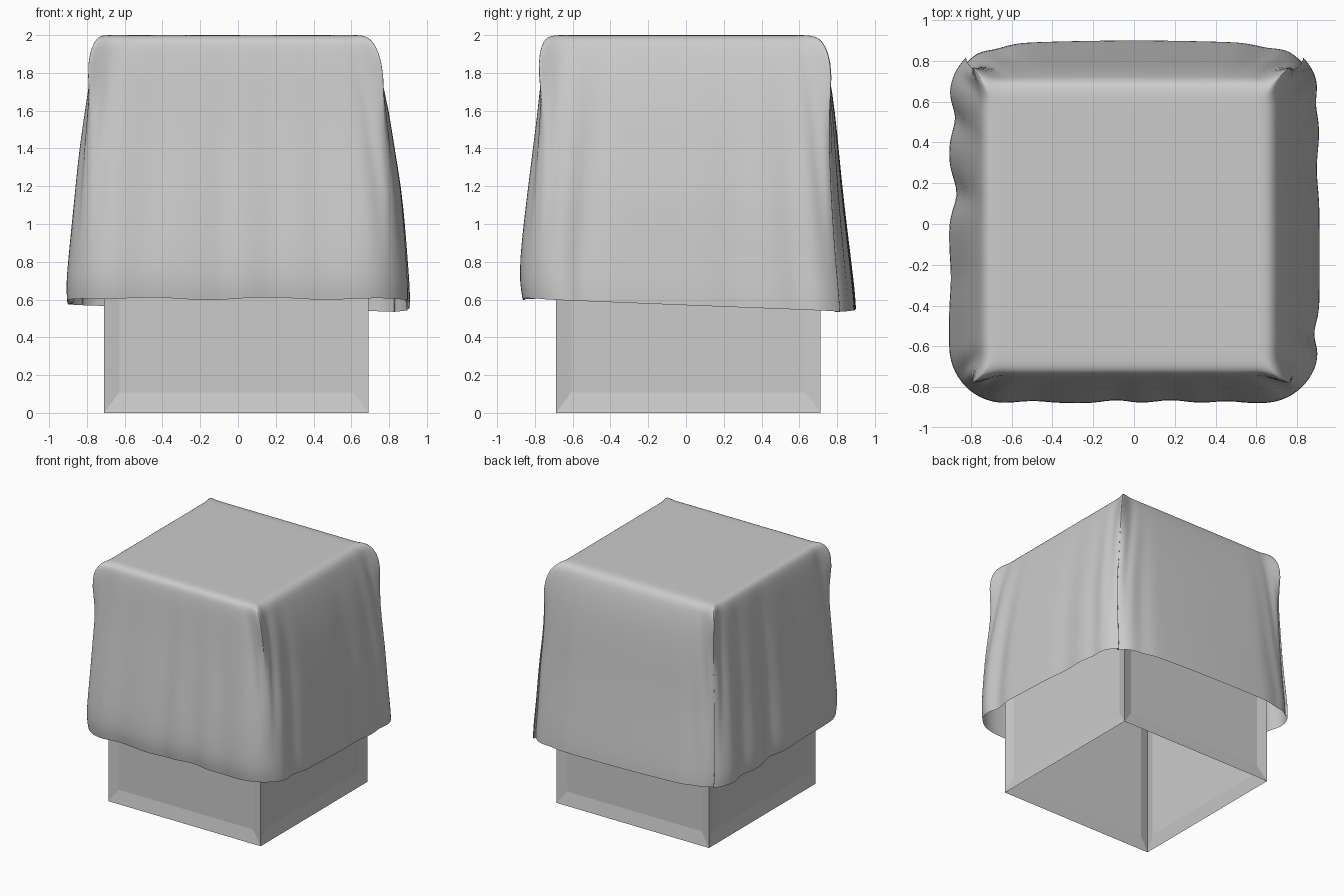
import bpy, bmesh, math
from mathutils import Vector

old = bpy.data.objects.get("Cube")
if old:
    bpy.data.objects.remove(old)


def make_material(name, value):
    m = bpy.data.materials.new(name)
    m.use_nodes = True
    col = (value, value, value, 1)
    m.diffuse_color = col
    m.node_tree.nodes["Principled BSDF"].inputs["Base Color"].default_value = col
    return m


GREY = make_material("plain grey", 0.6)


def make_object(name, bm):
    bmesh.ops.recalc_face_normals(bm, faces=bm.faces)
    mesh = bpy.data.meshes.new(name)
    bm.to_mesh(mesh)
    bm.free()
    mesh.materials.append(GREY)
    ob = bpy.data.objects.new(name, mesh)
    bpy.context.collection.objects.link(ob)
    return ob


# Open-bottomed box with a recessed panel on each side
bm = bmesh.new()
bmesh.ops.create_cube(bm, size=1.4)
bmesh.ops.delete(bm, geom=[f for f in bm.faces if f.normal.z < -0.5], context="FACES")
sides = [f for f in bm.faces if abs(f.normal.z) < 0.5]
bmesh.ops.inset_individual(bm, faces=sides, thickness=0.115, depth=-0.02)
bmesh.ops.scale(bm, vec=(1, 1, 1.34), verts=bm.verts)
bmesh.ops.translate(bm, vec=(-0.01, 0.012, 0.7 * 1.34), verts=bm.verts)
make_object("panelled_box", bm)

# Draped cloth: rings of (height, left, right, front, back, corner radius)
RINGS = [
    (2.0, 0.70, 0.64, 0.68, 0.63, 0.03),
    (1.992, 0.725, 0.67, 0.72, 0.68, 0.03),
    (1.965, 0.745, 0.70, 0.74, 0.71, 0.04),
    (1.91, 0.76, 0.72, 0.75, 0.73, 0.05),
    (1.8, 0.78, 0.755, 0.765, 0.76, 0.07),
    (1.6, 0.81, 0.80, 0.785, 0.79, 0.11),
    (1.4, 0.84, 0.83, 0.81, 0.81, 0.16),
    (1.2, 0.86, 0.865, 0.835, 0.83, 0.2),
    (1.0, 0.88, 0.885, 0.86, 0.855, 0.24),
    (0.8, 0.90, 0.90, 0.88, 0.88, 0.27),
    (0.68, 0.91, 0.91, 0.88, 0.895, 0.28),
    (0.6, 0.905, 0.91, 0.865, 0.9, 0.28),
]
# Fold lines on each side: (position along the side, width, depth)
FOLDS = {
    "front": [(-0.1, 0.07, 0.02), (0.2, 0.09, 0.018), (0.5, 0.08, 0.012), (-0.55, 0.1, 0.012)],
    "right": [(-0.62, 0.08, 0.03), (0.3, 0.12, 0.015), (0.66, 0.08, 0.02)],
    "back": [(-0.75, 0.08, 0.02), (0.72, 0.08, 0.02)],
    "left": [(0.17, 0.09, 0.045), (0.58, 0.08, 0.035), (-0.3, 0.12, 0.01)],
}
STEPS = 40


def square_loop():
    """Points round a unit square, closer together near the corners."""
    for name, turn in (("front", 0), ("right", 1), ("back", 2), ("left", 3)):
        for i in range(STEPS):
            s = math.sin(math.pi * (i / STEPS - 0.5))
            x, y = s, -1.0
            for _ in range(turn):
                x, y = -y, x
            yield name, x, y


def hem_height(x, y):
    """The hem hangs lower towards the back."""
    a, b = (x + 1) / 2, (y + 1) / 2
    h = 0.605 - b * (0.035 + 0.035 * a)
    if y < -0.9:
        h += 0.008 * math.sin(9 * x) * (1 - x * x)
    return h


def cloth_point(name, ux, uy, ring):
    z, left, right, front, back, r = ring
    x = ux * (right if ux > 0 else left)
    y = uy * (back if uy > 0 else front)
    core = Vector((max(r - left, min(right - r, x)), max(r - front, min(back - r, y))))
    out = (Vector((x, y)) - core).normalized()
    p = core + out * r
    t = (2 - z) / 1.4
    # vertical folds deepen downwards, gathered ears hang from the upper corners
    along = ux if name in ("front", "back") else uy
    for pos, width, depth in FOLDS[name]:
        p -= out * depth * math.exp(-((along - pos) / width) ** 2) * min(1, t * 1.4)
    corner = math.exp(-((1 - min(abs(ux), abs(uy))) / 0.05) ** 2)
    ear = math.exp(-((t - 0.1) / 0.1) ** 2)
    p += Vector((ux, uy)) * 0.045 * corner * ear
    gather = math.exp(-((abs(along) - 0.86) / 0.05) ** 2)
    p -= out * 0.02 * gather * math.sin(math.pi * min(1, t * 1.3))
    # sag of the long sides between corners
    if name == "back":
        p.y -= 0.03 * t * ux * ux
    z = 2 - t * (2 - hem_height(ux, uy))
    return p.x, p.y, z


bm = bmesh.new()
loop = list(square_loop())
rows = []
for scale in (0.3, 0.7, 0.93):
    rows.append([bm.verts.new((ux * 0.67 * scale - 0.03, uy * 0.66 * scale - 0.025, 2.0))
                 for _, ux, uy in loop])
for ring in RINGS:
    rows.append([bm.verts.new(cloth_point(n, ux, uy, ring)) for n, ux, uy in loop])
bm.faces.new(rows[0])
count = len(loop)
for upper, lower in zip(rows, rows[1:]):
    for i in range(count):
        j = (i + 1) % count
        bm.faces.new((upper[i], lower[i], lower[j], upper[j]))
cloth = make_object("draped_cloth", bm)
sub = cloth.modifiers.new("Smooth cloth", "SUBSURF")
sub.levels = sub.render_levels = 1
for poly in cloth.data.polygons:
    poly.use_smooth = True
